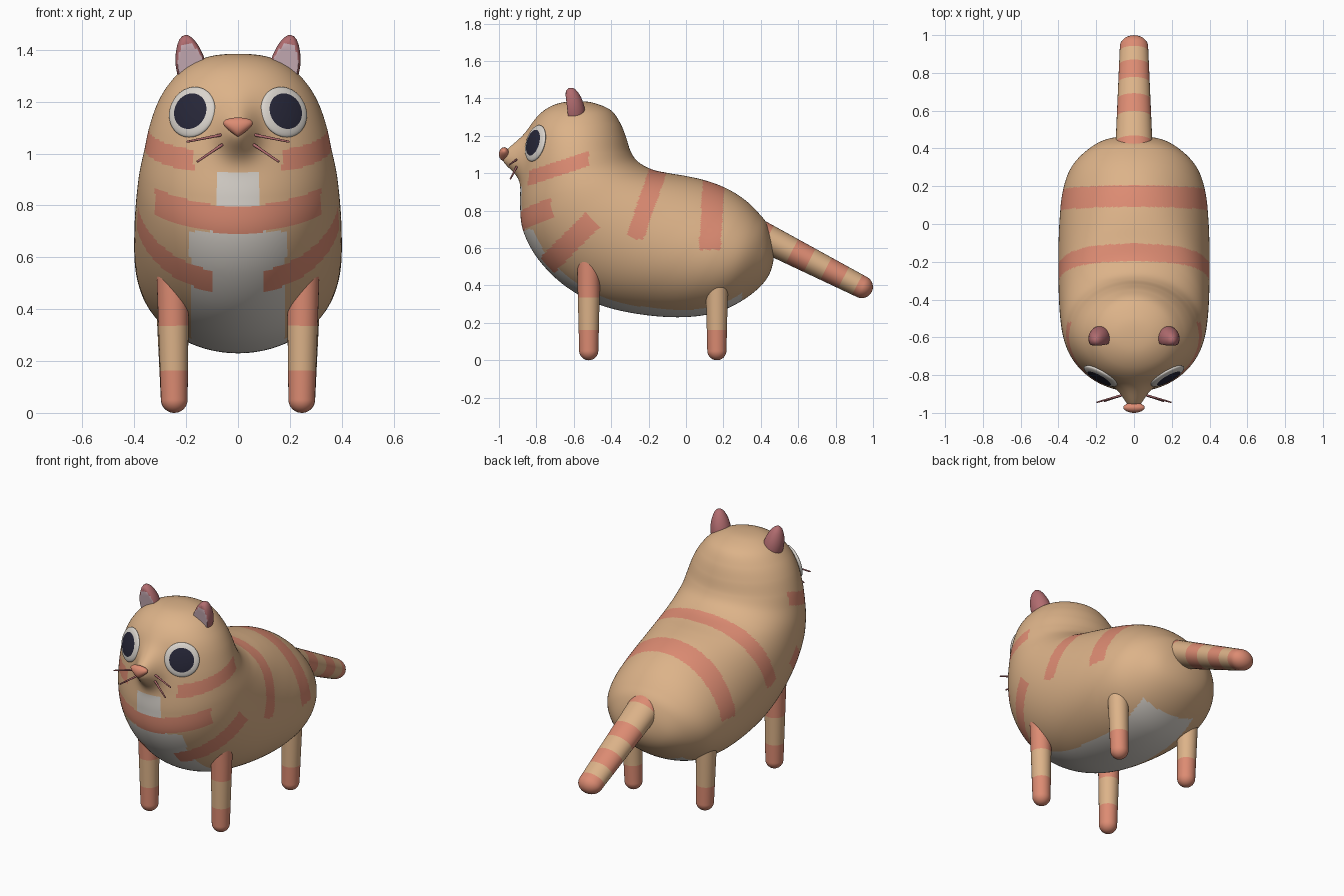
import bpy, bmesh, math
from mathutils import Matrix, Vector

cube = bpy.data.objects.get("Cube")
if cube:
    bpy.data.objects.remove(cube, do_unlink=True)


def material(name, *rgb):
    m = bpy.data.materials.new(name)
    m.use_nodes = True
    m.diffuse_color = (*rgb, 1)
    m.node_tree.nodes["Principled BSDF"].inputs["Base Color"].default_value = (*rgb, 1)
    return m


TAN = material("tan fur", .72, .45, .25)
SALMON = material("salmon stripe", .72, .26, .17)
WHITE = material("white fur", .70, .66, .61)
DARK = material("dark pupil", .02, .02, .04)
ROSE = material("rose skin", .44, .15, .16)
PINK = material("pale pink ear", .60, .43, .48)


def loft(name, rings, mats, rule=None, matrix=Matrix(), sharp=None):
    """Skin closed rings of points, colour the faces by rule, then place the part."""
    bm = bmesh.new()
    loops = [[bm.verts.new(p) for p in ring] for ring in rings]
    n = len(loops[0])
    for a, b in zip(loops, loops[1:]):
        for i in range(n):
            j = (i + 1) % n
            bm.faces.new((a[i], a[j], b[j], b[i]))
    bmesh.ops.remove_doubles(bm, verts=bm.verts, dist=1e-5)
    bmesh.ops.recalc_face_normals(bm, faces=bm.faces)
    if rule:
        for f in bm.faces:
            f.material_index = rule(f.calc_center_median())
    bm.transform(matrix)
    mesh = bpy.data.meshes.new(name)
    bm.to_mesh(mesh)
    bm.free()
    for m in mats:
        mesh.materials.append(m)
    mesh.shade_smooth()
    if sharp:
        mesh.set_sharp_from_angle(angle=sharp)
    obj = bpy.data.objects.new(name, mesh)
    bpy.context.collection.objects.link(obj)
    return obj


def lathe(profile, shape=lambda v: v, segs=32):
    """Rings around z from (radius, height) pairs, optionally reshaped."""
    turn = [2 * math.pi * i / segs for i in range(segs)]
    return [[shape(Vector((r * math.cos(a), r * math.sin(a), h))) for a in turn]
            for r, h in profile]


def ball(steps=24):
    return [(math.sin(math.pi * i / steps), math.cos(math.pi * i / steps))
            for i in range(steps + 1)]


def limb(r0, r1, length, steps=80):
    """Tapered profile with a rounded tip at height zero and a closed far end."""
    out = []
    for i in range(steps + 1):
        h = length * (i / steps) ** 1.4
        tip = max(0, 1 - h / r0)
        out.append(((r0 + (r1 - r0) * h / length) * math.sqrt(1 - tip * tip), h))
    return out + [(0, length)]


def aim(start, direction):
    return Matrix.Translation(start) @ Vector(direction).to_track_quat('Z', 'Y').to_matrix().to_4x4()


# Body and head: sections from crown to rump as
# back point (y, z), front or belly point (y, z), half width
SECTIONS = [
    (-.58, 1.385, -.58, 1.385, 0),
    (-.49, 1.375, -.68, 1.374, .11),
    (-.40, 1.335, -.76, 1.335, .20),
    (-.35, 1.265, -.815, 1.275, .265),
    (-.32, 1.19, -.845, 1.20, .31),
    (-.295, 1.115, -.865, 1.09, .342),
    (-.255, 1.06, -.88, .96, .362),
    (-.18, 1.02, -.887, .83, .38),
    (-.09, 1.0, -.87, .69, .39),
    (0, .985, -.79, .54, .397),
    (.09, .965, -.65, .40, .40),
    (.18, .935, -.47, .30, .40),
    (.26, .895, -.26, .248, .395),
    (.33, .845, -.03, .23, .38),
    (.39, .785, .16, .255, .34),
    (.435, .725, .31, .325, .26),
    (.462, .63, .42, .42, .155),
    (.465, .52, .465, .52, 0),
]


def through_pole(s):
    return (s[2], s[3], s[0], s[1], -s[4])


def spline(p0, p1, p2, p3, t):
    return [.5 * (2 * b + (c - a) * t + (2 * a - 5 * b + 4 * c - d) * t * t
                  + (3 * b - a - 3 * c + d) * t ** 3)
            for a, b, c, d in zip(p0, p1, p2, p3)]


def body_ring(s, segs=200):
    back, front = Vector((0, s[0], s[1])), Vector((0, s[2], s[3]))
    mid, arm = (back + front) / 2, (front - back) / 2
    ring = []
    for i in range(segs):
        a = 2 * math.pi * i / segs
        p = mid + arm * math.cos(a) + Vector((s[4] * math.sin(a), 0, 0))
        if p.y < -.6:  # muzzle swelling
            dz = p.z - 1.085
            p.y -= .115 * math.exp(-(p.x / .07) ** 2 - (dz / (.1 if dz > 0 else .085)) ** 2)
        ring.append(p)
    return ring


def fur(p):
    x, y, z = abs(p.x), p.y, p.z
    chest = y < -.5 and x < .32 and abs(z - .745 - .07 * (x / .32) ** 2) < .052
    cheek = x > .17 and -.86 < y < -.52 and abs(z - .97 - .33 * (y + .85)) < .04
    across = (z - .75 - (y + .5)) / 1.414
    along = (z - .75 + y + .5) / 1.414
    shoulder = x > .095 and along < 0 and z > .42 and abs(across) < .055 and y < -.4
    saddle = z > .65 - .3 * (y + .27) and abs(y + .155 + .343 * (1 - z)) < .05
    rump = z > .59 and abs(y - .145 - .06 * (z - .9)) < .058
    if chest or cheek or shoulder or saddle or rump:
        return 1
    bib = x < .085 and .78 < z < .93 and y < -.6
    belly = x < .185 and z < .7 and y < .3
    return 2 if bib or belly else 0


rows = [through_pole(SECTIONS[1])] + SECTIONS + [through_pole(SECTIONS[-2])]
STEPS = 16
rings = [body_ring(spline(*rows[k:k + 4], i / STEPS))
         for k in range(len(rows) - 3) for i in range(STEPS)]
rings.append(body_ring(SECTIONS[-1]))
loft("body", rings, [TAN, SALMON, WHITE], fur)


# Tail with bands, measured from its tip
def tail_bands(p):
    h = p.z
    return int(h < .09 or .17 < h < .27 or .37 < h < .48 or h > .63)


loft("tail", lathe(limb(.058, .08, .7), lambda v: Vector((v.x * 1.25, v.y, v.z))),
     [TAN, SALMON], tail_bands, aim((0, .993, .365), (0, -.891, .454)))

# Nose: rounded triangle, wide at the top
loft("nose", lathe(ball(), lambda v: Vector((v.x * .075 * (.65 + .45 * v.z),
                                            v.y * .028, v.z * .037))),
     [SALMON], None, Matrix.Translation((0, -.972, 1.102)))


def ear_shape(v):
    return Vector((v.x * .058, max(v.y * .062, -.03), v.z * .19))


EAR = [(0, 0), (.9, 0), (1, .2), (1, .4), (.93, .55), (.8, .7), (.62, .83),
       (.42, .93), (.2, .985), (0, 1)]

# Paired parts
for side, label in ((1, "left"), (-1, "right")):
    # Legs
    loft(label + "_front_leg", lathe(limb(.05, .063, .54)), [TAN, SALMON],
         lambda p: int(p.z < .165 or p.z > .335),
         aim((side * .245, -.52, 0), (side * .012, 0, 1)))
    loft(label + "_back_leg", lathe(limb(.05, .061, .46)), [TAN, SALMON],
         lambda p: int(p.z < .165),
         aim((side * .245, .165, 0), (side * .025, 0, 1)))

    # Eye: shallow lens with a dark centre
    loft(label + "_eye", lathe(ball(), lambda v: Vector((v.x * .1, v.y * .1, v.z * .022)), 48),
         [WHITE, DARK], lambda p: int(p.z > 0 and p.xy.length < .07),
         aim((side * .177, -.805, 1.16), (side * .47, -.85, .24)))

    # Ear: flattened front forms the pale inside
    tilt = Matrix.Rotation(side * .2, 4, 'Y') @ Matrix.Rotation(.12, 4, 'X')
    loft(label + "_ear", lathe(EAR, ear_shape, 48), [ROSE, PINK],
         lambda p: int(p.y < -.0295 and p.z > .01),
         Matrix.Translation((side * .168, -.595, 1.272)) @ tilt, math.radians(40))

    # Whiskers
    for name, start, end in (("upper", (.06, -.905, 1.073), (.2, -.945, 1.045)),
                             ("lower", (.06, -.905, 1.035), (.16, -.94, .967))):
        a = Vector((side * start[0], *start[1:]))
        b = Vector((side * end[0], *end[1:]))
        loft(label + "_" + name + "_whisker", lathe(limb(.004, .006, (a - b).length, 12), segs=10),
             [ROSE], None, aim(b, a - b))
